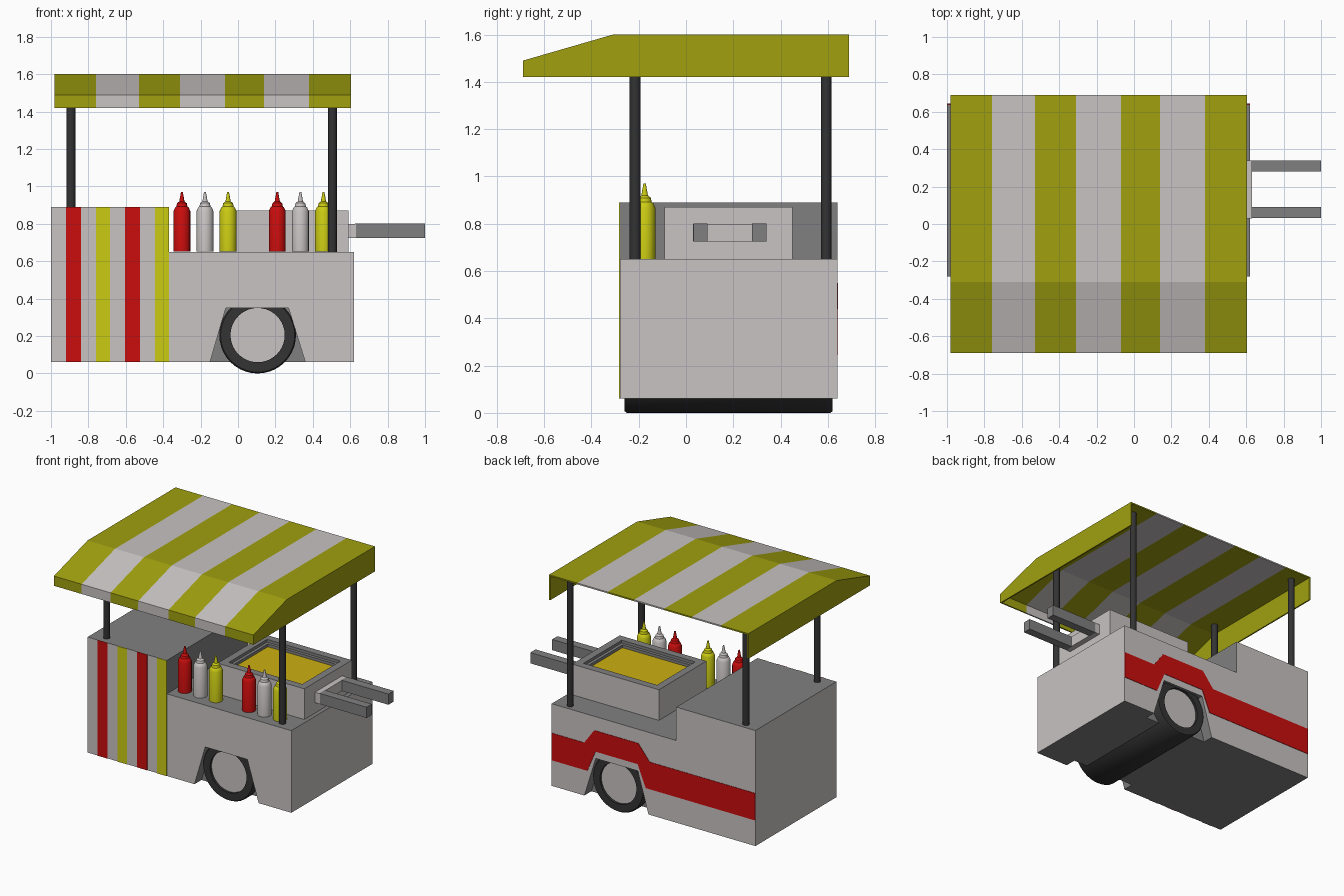
import bpy, bmesh, math
from mathutils import Vector

if "Cube" in bpy.data.objects:
    bpy.data.objects.remove(bpy.data.objects["Cube"])

def mat(name, r, g, b):
    m = bpy.data.materials.new(name)
    m.diffuse_color = (r, g, b, 1)
    m.use_nodes = True
    m.node_tree.nodes["Principled BSDF"].inputs["Base Color"].default_value = m.diffuse_color
    return m

LIGHT = mat("light_panel", .584, .546, .546)
GREY = mat("mid_grey", .216, .216, .216)
DARK = mat("dark_rubber", .033, .033, .033)
RED = mat("red", .6, .004, .004)
YELLOW = mat("yellow", .6, .6, .007)
OLIVE = mat("awning_yellow", .352, .352, .005)
OCHRE = mat("griddle_ochre", .6, .43, .006)

def finish(name, bm, mats, rule=None, smooth=False, recalc=True):
    """Turn a bmesh into an object, choosing material slots by a face rule."""
    if recalc:
        bmesh.ops.recalc_face_normals(bm, faces=bm.faces[:])
    bm.normal_update()
    if rule:
        for f in bm.faces:
            f.material_index = rule(f)
    me = bpy.data.meshes.new(name)
    bm.to_mesh(me)
    bm.free()
    for m in mats:
        me.materials.append(m)
    ob = bpy.data.objects.new(name, me)
    bpy.context.collection.objects.link(ob)
    if smooth:
        bpy.ops.object.select_all(action='DESELECT')
        ob.select_set(True)
        bpy.context.view_layer.objects.active = ob
        bpy.ops.object.shade_smooth_by_angle(angle=math.radians(35))
    return ob

def prism(name, pts, y0, y1, mats, rule=None):
    """Extrude an x-z outline along y."""
    bm = bmesh.new()
    face = bm.faces.new([bm.verts.new((x, y0, z)) for x, z in pts])
    ext = bmesh.ops.extrude_face_region(bm, geom=[face])
    bmesh.ops.translate(bm, vec=(0, y1 - y0, 0),
                        verts=[g for g in ext['geom'] if isinstance(g, bmesh.types.BMVert)])
    return finish(name, bm, mats, rule)

def box(name, x0, x1, y0, y1, z0, z1, m):
    return prism(name, [(x0, z0), (x1, z0), (x1, z1), (x0, z1)], y0, y1, [m])

def lathe(name, prof, centre, axis, segs, mats, rule=None):
    """Spin (radius, height) points round z or y."""
    bm = bmesh.new()
    place = (lambda r, h: (r, 0, h)) if axis == 'z' else (lambda r, h: (r, h, 0))
    vs = [bm.verts.new(place(r, h)) for r, h in prof]
    es = [bm.edges.new(p) for p in zip(vs, vs[1:])]
    bmesh.ops.spin(bm, geom=vs + es, cent=(0, 0, 0), steps=segs, angle=math.tau,
                   axis=(0, 0, 1) if axis == 'z' else (0, 1, 0))
    bmesh.ops.remove_doubles(bm, verts=bm.verts[:], dist=1e-4)
    ob = finish(name, bm, mats, rule, smooth=True)
    ob.location = centre
    return ob

# Cart body: one side profile with raised counter and wheel notch
def body_rule(f):
    c, n = f.calc_center_median(), f.normal
    outer = abs(n.y) > .9 or (abs(n.x) > .99 and (c.x < -.9 or c.x > .6))
    return 0 if outer else 1

prism("cart_body", [(-1, .06), (-.15, .06), (-.065, .35), (.27, .35), (.36, .06), (.62, .06),
                    (.62, .65), (-.37, .65), (-.37, .89), (-1, .89)],
      -.28, .64, [LIGHT, GREY], body_rule)
# Fills the notch so only shallow wheel wells remain at each side
prism("wheel_housing", [(-.15, .06), (.36, .06), (.27, .35), (-.065, .35)], -.2, .56, [GREY])

# Wheel roller with pale hubs
lathe("wheel", [(0, -.243), (.145, -.243), (.145, -.26), (.198, -.26), (.205, -.25),
                (.205, .61), (.198, .62), (.145, .62), (.145, .603), (0, .603)],
      (.105, 0, .205), 'y', 40, [DARK, LIGHT],
      lambda f: int(abs(f.normal.y) > .9 and -.25 < f.calc_center_median().y < .61))

# Front paint stripes
for i, (x0, x1, m) in enumerate([(-.92, -.84, RED), (-.76, -.685, YELLOW),
                                 (-.605, -.525, RED), (-.445, -.37, YELLOW)]):
    box(f"front_stripe_{i + 1}", x0, x1, -.283, -.279, .06, .89, m)

# Red band on the back, stepping over the wheel well
prism("back_band", [(.62, .44), (.36, .44), (.28, .55), (-.07, .55), (-.16, .44), (-1, .44),
                    (-1, .245), (-.13, .245), (-.065, .4), (.27, .4), (.335, .245), (.62, .245)],
      .639, .643, [RED])

# Griddle box with stepped recess
bm = bmesh.new()
bmesh.ops.create_cube(bm, size=1)
for v in bm.verts:
    v.co = Vector((.245 + v.co.x * .69, .18 + v.co.y * .54, .76 + v.co.z * .22))
bm.normal_update()
top = max(bm.faces, key=lambda f: f.calc_center_median().z)
for inset in (.075, .03):
    bmesh.ops.inset_region(bm, faces=[top], thickness=inset)
    # drop the inner face by extruding it down
    ext = bmesh.ops.extrude_face_region(bm, geom=[top])['geom']
    bmesh.ops.delete(bm, geom=[top], context='FACES_ONLY')
    top = next(g for g in ext if isinstance(g, bmesh.types.BMFace))
    bmesh.ops.translate(bm, vec=(0, 0, -.02), verts=top.verts[:])
    bm.normal_update()

def griddle_rule(f):
    c = f.calc_center_median()
    if f.normal.z > .9 and c.z < .835:
        return 2
    wall = abs(c.x - .245) > .34 or abs(c.y - .18) > .265
    return 0 if wall else 1

finish("griddle_box", bm, [LIGHT, GREY, OCHRE], griddle_rule)

# Push handles on a pale bracket
box("handle_bracket", .58, .63, .03, .34, .725, .8, LIGHT)
for name, y in (("left_handle", .032), ("right_handle", .28)):
    box(name, .625, 1, y, y + .06, .724, .801, GREY)

# Sauce bottles
bottle = [(0, .651), (.045, .651), (.045, .868), (.036, .888), (.03, .892), (.026, .91),
          (.014, .92), (.005, .97), (0, .97)]
for s, x0 in enumerate((-.3, .21)):
    for i, (n, m) in enumerate((("red", RED), ("white", LIGHT), ("yellow", YELLOW))):
        lathe(f"{n}_bottle_{s + 1}", bottle, (x0 + i * .1235, -.175, 0), 'z', 20, [m])

# Awning posts
for x, z in ((-.893, .88), (.505, .64)):
    for y in (-.215, .593):
        lathe("awning_post", [(0, z), (.023, z), (.023, 1.595), (0, 1.595)],
              (x, y, 0), 'z', 16, [DARK])

# Striped awning: open at the back and below
xs = [-.98, -.76, -.53, -.31, -.07, .14, .38, .605]
prof = [(-.69, 1.42), (-.69, 1.49), (-.31, 1.6), (.69, 1.6)]
bm = bmesh.new()
grid = [[bm.verts.new((x, y, z)) for y, z in prof] for x in xs]
for i, (a, b) in enumerate(zip(grid, grid[1:])):
    for j in range(3):
        bm.faces.new((a[j], b[j], b[j + 1], a[j + 1])).material_index = i % 2
for col, step in ((grid[0], 1), (grid[-1], -1)):
    corner = bm.verts.new((col[0].co.x, .69, 1.42))
    bm.faces.new((col + [corner])[::step])
awning = finish("awning", bm, [OLIVE, LIGHT], recalc=False)
sol = awning.modifiers.new("thickness", 'SOLIDIFY')
sol.thickness = .01
sol.offset = -1
sol.use_even_offset = True
